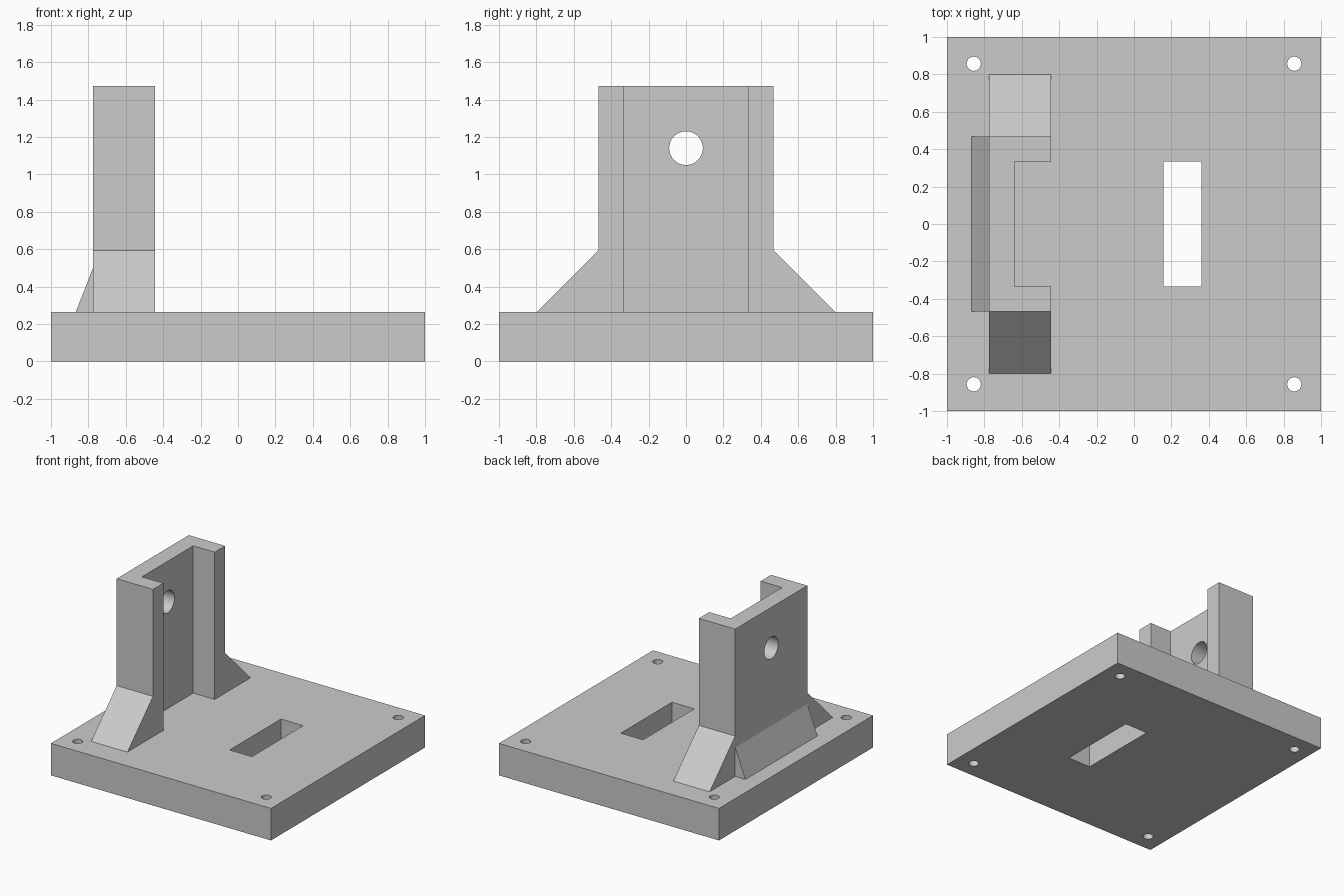
import bpy
import bmesh
from mathutils import Vector

cube = bpy.data.objects.get("Cube")
if cube:
    bpy.data.objects.remove(cube, do_unlink=True)

grey = bpy.data.materials.new("light grey")
grey.use_nodes = True
grey.diffuse_color = (0.6, 0.6, 0.6, 1)
grey.node_tree.nodes["Principled BSDF"].inputs["Base Color"].default_value = grey.diffuse_color

BASE_TOP, WALL_TOP = 0.263, 1.473
BACK, WEB, FRONT = -0.775, -0.64, -0.445
HALF, INNER = 0.468, 0.333


def prism(name, profile, axis, lo, hi):
    """Extrude a 2D profile along an axis; the other two axes keep x, y, z order."""
    def point(a, b, c):
        p = [a, b]
        p.insert(axis, c)
        return Vector(p)
    bm = bmesh.new()
    face = bm.faces.new([bm.verts.new(point(a, b, lo)) for a, b in profile])
    new = bmesh.ops.extrude_face_region(bm, geom=[face])["geom"]
    verts = [g for g in new if isinstance(g, bmesh.types.BMVert)]
    bmesh.ops.translate(bm, verts=verts, vec=point(0, 0, hi - lo))
    bmesh.ops.recalc_face_normals(bm, faces=bm.faces)
    mesh = bpy.data.meshes.new(name)
    bm.to_mesh(mesh)
    bm.free()
    mesh.materials.append(grey)
    obj = bpy.data.objects.new(name, mesh)
    bpy.context.collection.objects.link(obj)
    return obj


def rect(a0, a1, b0, b1):
    return [(a0, b0), (a1, b0), (a1, b1), (a0, b1)]


def drill(target, name, location, radius, rotation=(0, 0, 0)):
    bpy.ops.mesh.primitive_cylinder_add(vertices=48, radius=radius, depth=1,
                                        location=location, rotation=rotation)
    tool = bpy.context.object
    tool.name = name
    tool.data.materials.append(grey)
    cut(target, tool)


def cut(target, tool):
    tool.hide_render = True
    tool.hide_set(True)
    tool.display_type = 'WIRE'
    mod = target.modifiers.new("cut", 'BOOLEAN')
    mod.operation = 'DIFFERENCE'
    mod.solver = 'EXACT'
    mod.object = tool


def apply_cuts(obj):
    tools = [m.object for m in obj.modifiers]
    bpy.ops.object.select_all(action='DESELECT')
    obj.select_set(True)
    bpy.context.view_layer.objects.active = obj
    for mod in list(obj.modifiers):
        bpy.ops.object.modifier_apply(modifier=mod.name)
    bpy.ops.object.shade_smooth_by_angle(angle=0.5)
    for tool in tools:
        bpy.data.objects.remove(tool, do_unlink=True)


# Base plate with a slot and four corner holes
base = prism("base_plate", rect(-1, 1, -1, 1), 2, 0, BASE_TOP)
cut(base, prism("slot_cutter", rect(0.157, 0.36, -INNER, INNER), 2, -0.5, 0.5))
for x in (-0.857, 0.857):
    for y in (-0.857, 0.857):
        drill(base, "corner_hole_cutter", (x, y, 0), 0.038)
apply_cuts(base)

# Upright channel, open towards the slot, with a hole through its web
half = [(BACK, HALF), (FRONT, HALF), (FRONT, INNER), (WEB, INNER)]
channel = prism("upright_channel", half + [(x, -y) for x, y in reversed(half)],
                2, BASE_TOP, WALL_TOP)
drill(channel, "web_hole_cutter", (BACK, 0, 1.14), 0.09, (0, 1.5708, 0))
apply_cuts(channel)

# Sloping braces on both sides of the channel
for name, s in (("front_brace", -1), ("back_brace", 1)):
    prism(name, [(s * HALF, BASE_TOP), (s * 0.8, BASE_TOP), (s * HALF, 0.594)],
          0, BACK, FRONT).data.shade_flat()

# Steep brace along the outer face of the web
prism("web_brace", [(BACK, BASE_TOP), (-0.868, BASE_TOP), (BACK, 0.5)], 1, -HALF, HALF)
